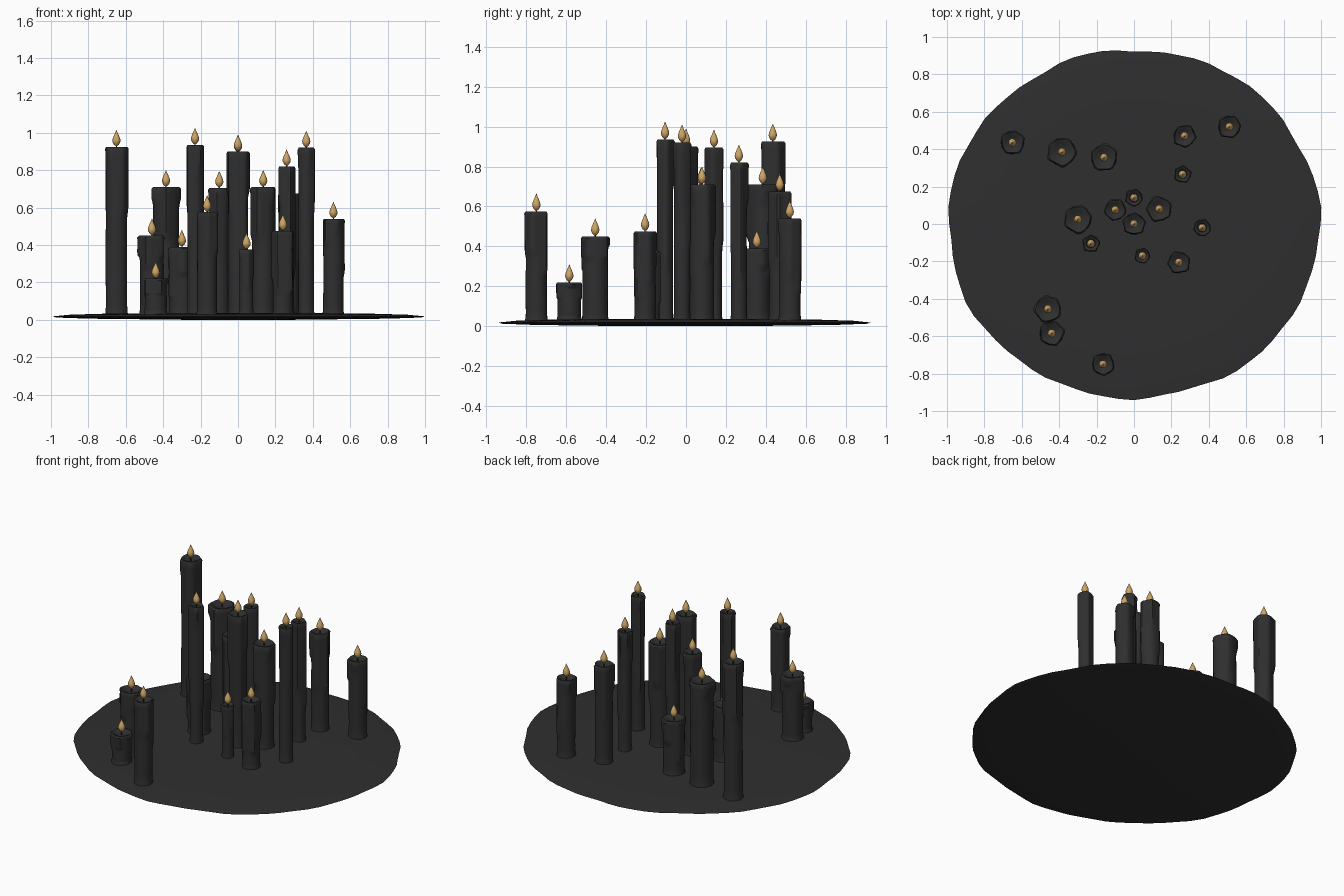
import bpy, math, random
from mathutils import Vector

random.seed(4)
cube = bpy.data.objects.get("Cube")
if cube:
    bpy.data.objects.remove(cube, do_unlink=True)


def make_material(name, rgb):
    mat = bpy.data.materials.new(name)
    mat.use_nodes = True
    mat.diffuse_color = (*rgb, 1)
    bsdf = next(n for n in mat.node_tree.nodes if n.type == "BSDF_PRINCIPLED")
    bsdf.inputs["Base Color"].default_value = (*rgb, 1)
    return mat


WAX = make_material("charcoal wax", (0.028, 0.028, 0.028))
FLAME = make_material("amber flame", (0.62, 0.38, 0.13))


def lathe(name, rings, sides, radius_at, mat, centre=(0, 0), angle=40):
    """Skin rings of (radius, z); radius_at(r, z, ring, angle) may vary each ring."""
    verts, faces = [], []
    for k, (r, z) in enumerate(rings):
        for i in range(sides):
            a = math.tau * i / sides
            rad = radius_at(r, z, k, a)
            verts.append((rad * math.cos(a), rad * math.sin(a), z))
    for k in range(len(rings) - 1):
        for i in range(sides):
            j = (i + 1) % sides
            faces.append((k * sides + i, k * sides + j,
                          (k + 1) * sides + j, (k + 1) * sides + i))
    faces.append(tuple(reversed(range(sides))))
    faces.append(tuple(range((len(rings) - 1) * sides, len(rings) * sides)))
    mesh = bpy.data.meshes.new(name)
    mesh.from_pydata(verts, [], faces)
    mesh.materials.append(mat)
    obj = bpy.data.objects.new(name, mesh)
    obj.location = (*centre, 0)
    bpy.context.collection.objects.link(obj)
    bpy.ops.object.select_all(action="DESELECT")
    obj.select_set(True)
    bpy.context.view_layer.objects.active = obj
    bpy.ops.object.shade_smooth_by_angle(angle=math.radians(angle))
    return obj


# Thin uneven pool of wax, tapering to its rim
def pool_radius(r, z, k, a):
    wobble = 0.006 * math.sin(7 * a + 1) + 0.005 * math.sin(11 * a) + 0.003 * math.sin(23 * a)
    oval = 1 - 0.062 * math.sin(a) ** 2
    return r * oval * (1 + wobble * r)


lathe("wax_pool", [(0.3, 0.0), (0.8, 0.006), (0.97, 0.012), (0.993, 0.018),
                   (0.9, 0.027), (0.7, 0.033), (0.35, 0.036)],
      72, pool_radius, WAX)


# Candle with a melted cup on top and wax runs down the sides
def candle(index, x, y, radius, top):
    base = 0.008
    runs = []
    start = random.uniform(0, math.tau)
    for n in range(5):
        runs.append((start + n * math.tau / 5 + random.uniform(-0.25, 0.25),
                     random.uniform(0.25, 0.4),
                     random.choice((0.3, 0.45, 0.62, 0.75, 0.88)),
                     random.uniform(0.12, 0.24)))

    levels = 26
    rings = [(radius * 1.08, base), (radius * 0.98, base + 0.035)]
    for k in range(1, levels):
        rings.append((radius * 0.95, base + 0.035 + (top - base - 0.047) * k / levels))
    rings += [(radius * 0.97, top - 0.01), (radius * 0.9, top),
              (radius * 0.72, top - 0.004), (radius * 0.55, top - 0.014),
              (radius * 0.1, top - 0.018)]
    rim = len(rings) - 4

    def run_radius(r, z, k, a):
        if k > rim:
            return r
        h = z / top
        swell = 0
        for centre, width, end, size in runs:
            d = (a - centre + math.pi) % math.tau - math.pi
            fade = min(1, max(0, (h - end) / 0.05 + 0.5))
            swell = max(swell, size * math.exp(-(d / width) ** 2) * fade)
        ripple = 0.012 * math.sin(3 * a + 9 * h + start)
        return r * (1 + swell * (0.6 if k == rim else 1) + ripple)

    lathe(f"candle_{index}", rings, 28, run_radius, WAX, (x, y))

    # Short wick and teardrop flame
    lathe(f"wick_{index}", [(0.004, top - 0.02), (0.003, top + 0.012)], 6,
          lambda r, z, k, a: r, WAX, (x, y))
    drop = [(0.003, 0.0), (0.013, 0.008), (0.02, 0.02), (0.022, 0.03),
            (0.019, 0.044), (0.012, 0.06), (0.006, 0.073), (0.001, 0.086)]
    lathe(f"flame_{index}", [(r, z + top + 0.003) for r, z in drop], 10,
          lambda r, z, k, a: r, FLAME, (x, y), 60)


# Position, radius and height of every candle
CANDLES = [
    (-0.65, 0.435, 0.060, 0.925), (-0.385, 0.385, 0.073, 0.71),
    (-0.16, 0.355, 0.068, 0.39), (-0.30, 0.025, 0.070, 0.39),
    (-0.10, 0.075, 0.054, 0.705), (0.0, 0.14, 0.043, 0.895),
    (0.0, 0.0, 0.056, 0.90), (0.135, 0.08, 0.063, 0.71),
    (0.27, 0.47, 0.056, 0.675), (0.51, 0.52, 0.057, 0.54),
    (0.26, 0.265, 0.042, 0.82), (0.365, -0.02, 0.043, 0.92),
    (0.045, -0.17, 0.038, 0.375), (0.24, -0.205, 0.056, 0.475),
    (-0.23, -0.105, 0.042, 0.935), (-0.46, -0.455, 0.067, 0.45),
    (-0.44, -0.585, 0.062, 0.22), (-0.165, -0.75, 0.056, 0.575),
]
for number, spec in enumerate(CANDLES, 1):
    candle(number, *spec)
